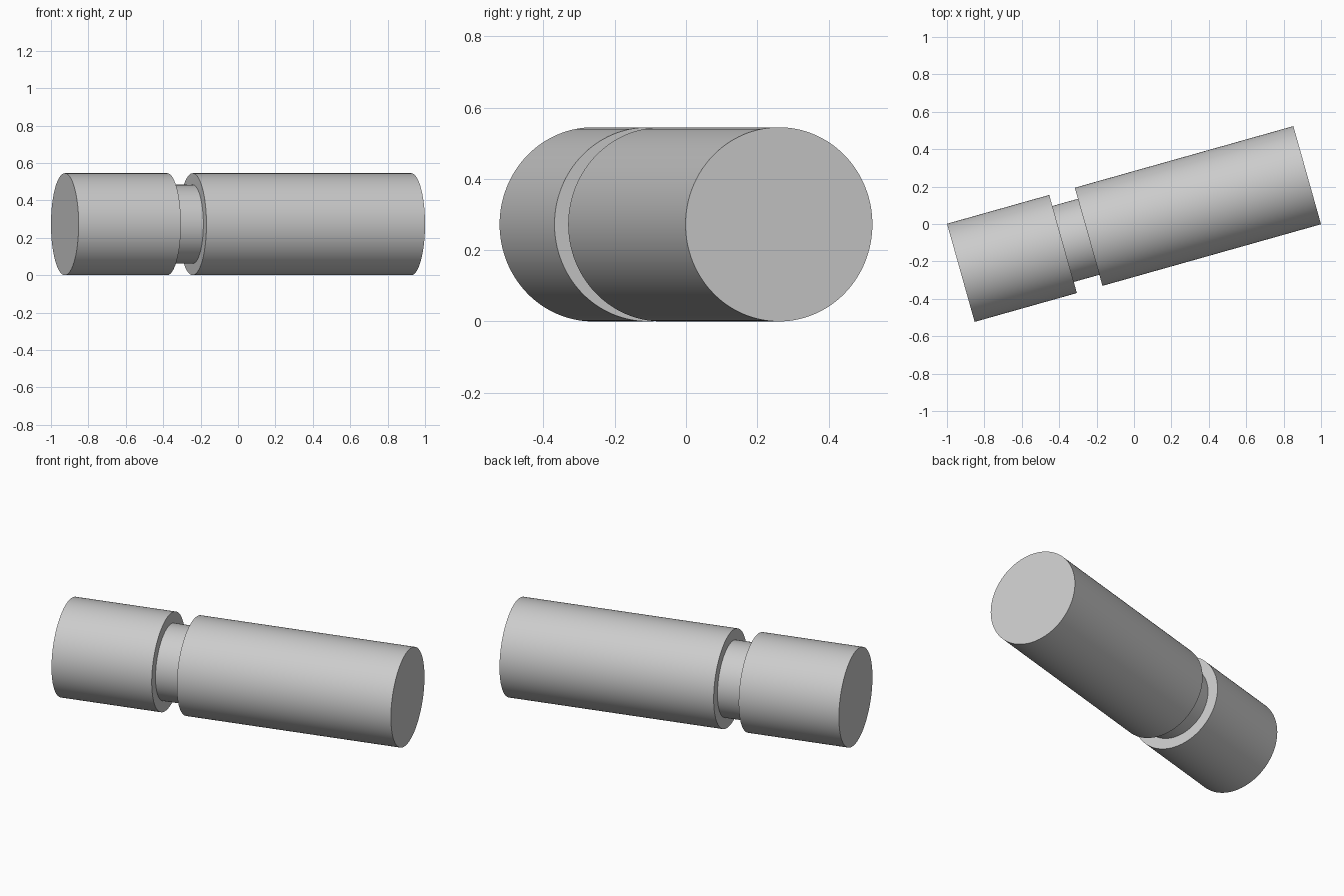
import bpy, bmesh, math
from mathutils import Matrix, Vector

cube = bpy.data.objects.get("Cube")
if cube:
    bpy.data.objects.remove(cube, do_unlink=True)

RADIUS, NECK = 0.2725, 0.211
HALF = 0.962
GROOVE_START, GROOVE_END = -0.394, -0.252
TILT = math.radians(15.74)
SEGMENTS = 128

grey = bpy.data.materials.new("light_grey")
grey.use_nodes = True
colour = (0.6, 0.6, 0.6, 1)
grey.diffuse_color = colour
grey.node_tree.nodes["Principled BSDF"].inputs["Base Color"].default_value = colour

# Half profile of the pin as (distance along axis, radius)
profile = [(-HALF, RADIUS), (GROOVE_START, RADIUS), (GROOVE_START, NECK),
           (GROOVE_END, NECK), (GROOVE_END, RADIUS), (HALF, RADIUS)]

# Rings around the x axis, bridged into walls and shoulders
bm = bmesh.new()
rings = []
for x, r in profile:
    angles = [math.tau * i / SEGMENTS for i in range(SEGMENTS)]
    rings.append([bm.verts.new((x, r * math.cos(a), r * math.sin(a))) for a in angles])
for a, b in zip(rings, rings[1:]):
    for i in range(SEGMENTS):
        j = (i + 1) % SEGMENTS
        bm.faces.new((a[i], a[j], b[j], b[i]))

# Flat end caps
bm.faces.new(rings[0])
bm.faces.new(rings[-1])
bmesh.ops.recalc_face_normals(bm, faces=bm.faces)

# Turn the pin about z and rest it on the ground
bm.transform(Matrix.Translation(Vector((0, 0, RADIUS))) @ Matrix.Rotation(TILT, 4, 'Z'))
mesh = bpy.data.meshes.new("grooved_pin")
bm.to_mesh(mesh)
bm.free()
mesh.materials.append(grey)
pin = bpy.data.objects.new("grooved_pin", mesh)
bpy.context.collection.objects.link(pin)

bpy.ops.object.select_all(action='DESELECT')
pin.select_set(True)
bpy.context.view_layer.objects.active = pin
bpy.ops.object.shade_smooth_by_angle(angle=math.radians(30))
